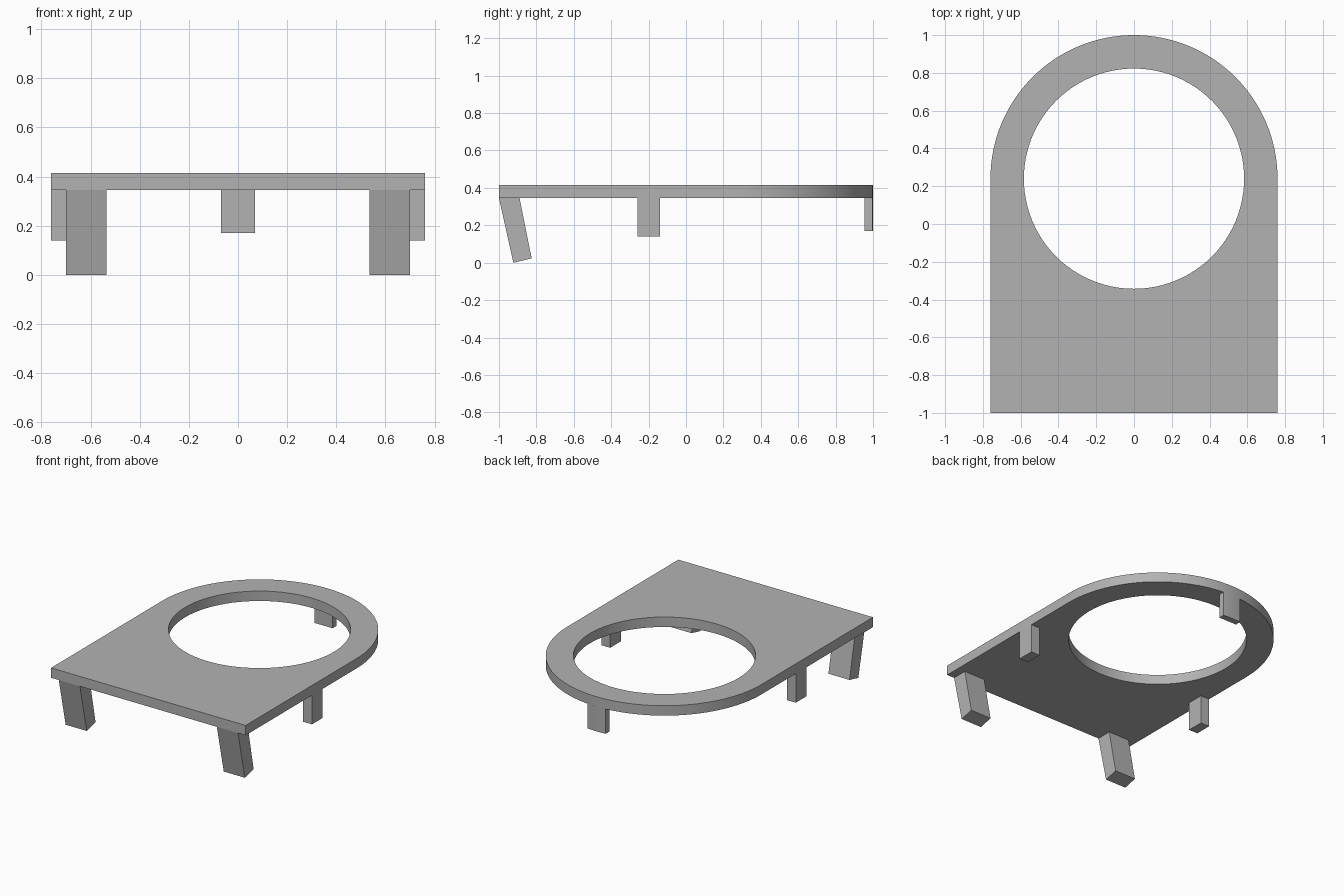
import bpy
import bmesh
from math import sin, cos, pi, radians, sqrt
from mathutils import Vector

cube = bpy.data.objects.get("Cube")
if cube:
    bpy.data.objects.remove(cube, do_unlink=True)

HALF = 0.76            # half width and radius of the rounded end
CENTRE_Y = 0.24        # centre of the round end and of the hole
HOLE = 0.583
BOTTOM, TOP = 0.345, 0.415

GREY = (0.45, 0.45, 0.45, 1)
grey = bpy.data.materials.new("plain grey")
grey.use_nodes = True
grey.diffuse_color = GREY
grey.node_tree.nodes["Principled BSDF"].inputs["Base Color"].default_value = GREY


def prism(name, outline, offset):
    """Extrude a flat 3D outline along an offset."""
    bm = bmesh.new()
    face = bm.faces.new([bm.verts.new(p) for p in outline])
    new = bmesh.ops.extrude_face_region(bm, geom=[face])["geom"]
    moved = [v for v in new if isinstance(v, bmesh.types.BMVert)]
    bmesh.ops.translate(bm, verts=moved, vec=Vector(offset))
    bmesh.ops.recalc_face_normals(bm, faces=bm.faces)
    mesh = bpy.data.meshes.new(name)
    bm.to_mesh(mesh)
    bm.free()
    obj = bpy.data.objects.new(name, mesh)
    bpy.context.collection.objects.link(obj)
    mesh.materials.append(grey)
    return obj


def arc(radius, start, end, steps, z):
    angles = [start + (end - start) * i / steps for i in range(steps + 1)]
    return [(radius * cos(a), CENTRE_Y + radius * sin(a), z) for a in angles]


# Top plate with one rounded end
outline = [(-HALF, -1, BOTTOM), (HALF, -1, BOTTOM)] + arc(HALF, 0, pi, 64, BOTTOM)
plate = prism("top_plate", outline, (0, 0, TOP - BOTTOM))

# Round opening
cutter = prism("hole_cutter", arc(HOLE, 0, 2 * pi, 96, 0.2)[:-1], (0, 0, 0.4))
cutter.hide_render = True
cutter.hide_viewport = True
cut = plate.modifiers.new("round_hole", "BOOLEAN")
cut.operation = "DIFFERENCE"
cut.solver = "EXACT"
cut.object = cutter
bpy.context.view_layer.update()
mesh = bpy.data.meshes.new_from_object(
    plate.evaluated_get(bpy.context.evaluated_depsgraph_get()))
plate.modifiers.clear()
plate.data = mesh
bpy.data.objects.remove(cutter, do_unlink=True)

# Slanted front legs and straight side legs, on both sides
slant = [(-1, BOTTOM), (-0.89, BOTTOM), (-0.825, 0.023), (-0.923, 0)]
straight = [(-0.26, BOTTOM), (-0.14, BOTTOM), (-0.14, 0.14), (-0.26, 0.14)]
for side, sign in (("left", 1), ("right", -1)):
    prism(side + "_front_leg", [(sign * 0.535, y, z) for y, z in slant],
          (sign * 0.165, 0, 0))
    prism(side + "_side_leg", [(sign * 0.69, y, z) for y, z in straight],
          (sign * 0.07, 0, 0))

# Rear leg following the rim on its outer face
half_angle = 0.0922
rim = arc(HALF, pi / 2 - half_angle, pi / 2 + half_angle, 6, 0.17)
rear = prism("rear_leg", rim + [(-0.07, 0.955, 0.17), (0.07, 0.955, 0.17)],
             (0, 0, BOTTOM - 0.17))

# Smooth the curved walls, keep corners sharp
bpy.ops.object.select_all(action="DESELECT")
for obj in (plate, rear):
    obj.select_set(True)
bpy.context.view_layer.objects.active = plate
bpy.ops.object.shade_smooth_by_angle(angle=radians(30))
